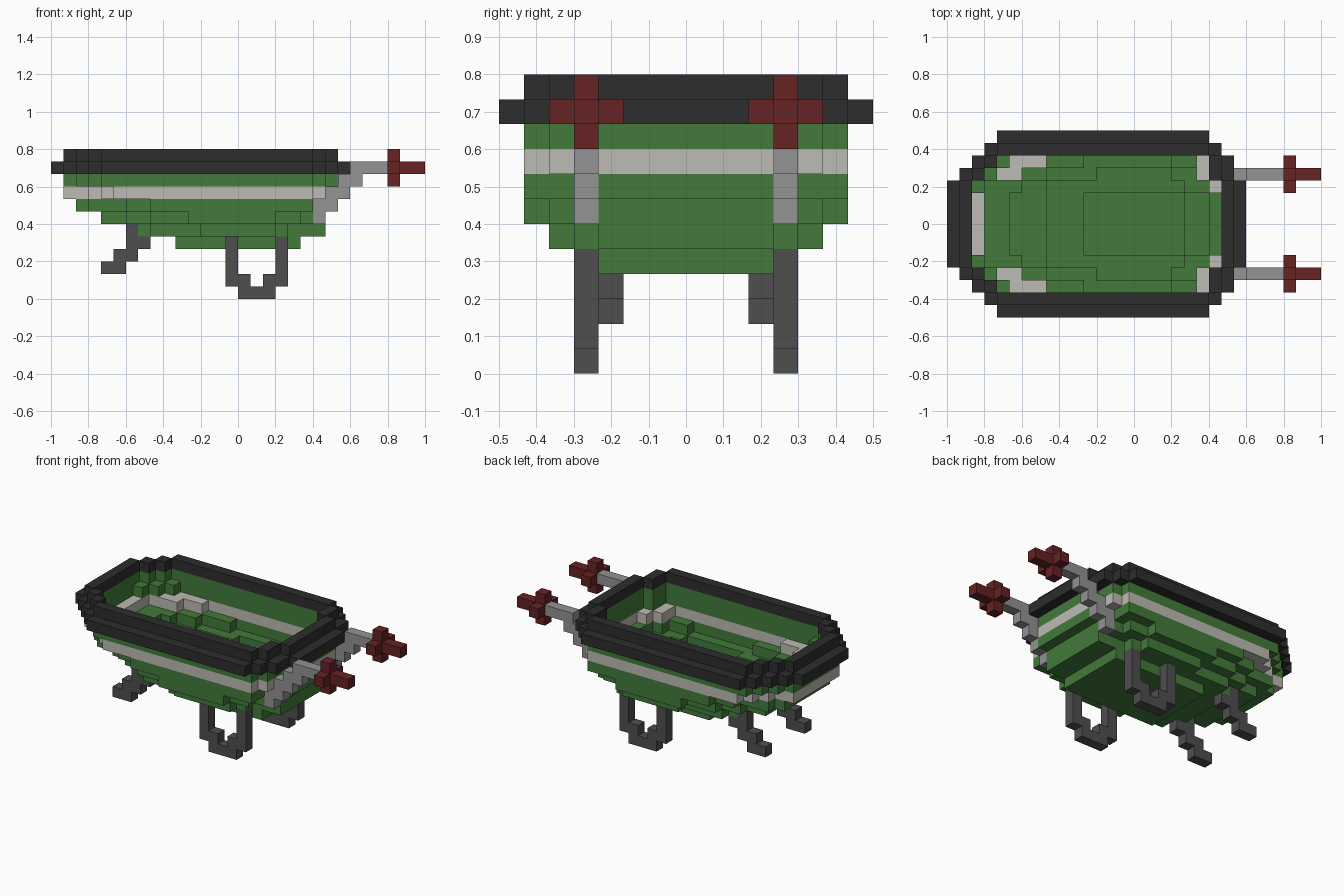
import bpy
import bmesh
from mathutils import Vector

cube = bpy.data.objects.get("Cube")
if cube:
    bpy.data.objects.remove(cube, do_unlink=True)

U = 2 / 30                      # edge of one block
ORIGIN = Vector((-1, -0.5, 0))


def material(name, rgb):
    linear = [((c / 255 + 0.055) / 1.055) ** 2.4 for c in rgb] + [1]
    m = bpy.data.materials.new(name)
    m.use_nodes = True
    m.diffuse_color = linear
    m.roughness = 0.9
    bsdf = m.node_tree.nodes["Principled BSDF"]
    bsdf.inputs["Base Color"].default_value = linear
    bsdf.inputs["Roughness"].default_value = 0.9
    return m


green = material("green", (66, 122, 58))
white = material("off white", (190, 187, 180))
black = material("near black", (45, 45, 45))
steel = material("light grey", (147, 147, 147))
iron = material("dark grey", (78, 78, 78))
red = material("dark red", (102, 34, 35))


def build(name, cells, mats, pick=lambda cell: 0):
    """Skin a set of block cells, leaving out faces between neighbours."""
    bm = bmesh.new()
    for cell in sorted(cells):
        for axis in range(3):
            for side in (0, 1):
                step = [0, 0, 0]
                step[axis] = 2 * side - 1
                if tuple(c + s for c, s in zip(cell, step)) in cells:
                    continue
                a, b = (axis + 1) % 3, (axis + 2) % 3
                loop = [(0, 0), (1, 0), (1, 1), (0, 1)]
                verts = []
                for p, q in (loop if side else loop[::-1]):
                    v = Vector(cell)
                    v[axis] += side
                    v[a] += p
                    v[b] += q
                    verts.append(bm.verts.new(ORIGIN + v * U))
                bm.faces.new(verts).material_index = pick(cell)
    bmesh.ops.remove_doubles(bm, verts=bm.verts, dist=1e-4)
    # merge the block faces into large flat panels
    bmesh.ops.dissolve_limit(bm, angle_limit=0.01, verts=bm.verts,
                             edges=bm.edges, delimit={'MATERIAL', 'NORMAL'})
    mesh = bpy.data.meshes.new(name)
    bm.to_mesh(mesh)
    bm.free()
    for m in mats:
        mesh.materials.append(m)
    obj = bpy.data.objects.new(name, mesh)
    bpy.context.collection.objects.link(obj)
    return obj


def box(i, j, k):
    """Cells of a box given by half-open ranges."""
    return {(x, y, z) for x in range(*i) for y in range(*j) for z in range(*k)}


def outline(rows):
    """Stepped octagon: x range for the middle, then for rows 3, 2, 1, 0."""
    shape = {(x, y) for x in range(*rows[0]) for y in range(4, 11)}
    for row, span in zip((3, 2, 1, 0), rows[1:]):
        shape |= {(x, y) for x in range(*span) for y in (row, 14 - row)}
    return shape


def inset(shape):
    return {(x, y) for x, y in shape
            if {(x + 1, y), (x - 1, y), (x, y + 1), (x, y - 1)} <= shape}


# Outline of every layer, from the floor up to the rim
layers = {
    4: outline([(10, 20)]),
    5: outline([(7, 22), (8, 19), (12, 18)]),
    6: outline([(4, 22), (6, 21), (8, 20), (11, 18)]),
    7: outline([(2, 23), (3, 21), (6, 21), (8, 21)]),
    8: outline([(1, 23), (3, 22), (4, 22), (5, 21)]),
    9: outline([(1, 23), (2, 22), (3, 22), (4, 21)]),
    10: outline([(0, 24), (1, 23), (2, 23), (3, 22), (4, 21)]),
}

# Tub: each layer is hollow above the inset layer below it
tub = {(x, y, 4) for x, y in layers[4]}
for k in range(5, 10):
    tub |= {(x, y, k) for x, y in layers[k] - inset(layers[k - 1])}
wall_top = layers[9] - inset(layers[9])
tub |= {(x, y, 10) for x, y in wall_top}

# Rim: a wide lower ring and a narrower ring on top
rim = {(x, y, 10) for x, y in layers[10] - layers[9]}
rim |= {(x, y, 11) for x, y in wall_top}

# Handle bars, grips and legs, mirrored to both sides
sides = {"right": lambda y: y, "left": lambda y: 14 - y}
bar = (box((21, 22), (3, 4), (6, 7)) | box((21, 23), (3, 4), (7, 8))
       | box((22, 24), (3, 4), (8, 9)) | box((23, 25), (3, 4), (9, 10))
       | box((24, 27), (3, 4), (10, 11)))
grip = (box((27, 28), (2, 5), (10, 11)) | box((27, 28), (3, 4), (9, 12))
        | box((27, 30), (3, 4), (10, 11)))
loop_leg = (box((14, 15), (3, 4), (1, 5)) | box((18, 19), (3, 4), (1, 5))
            | box((15, 18), (3, 4), (0, 1)) | box((15, 16), (3, 4), (1, 2))
            | box((17, 18), (3, 4), (1, 2)))
stair_leg = (box((6, 7), (4, 5), (5, 6)) | box((6, 8), (4, 5), (4, 5))
             | box((5, 7), (4, 5), (3, 4)) | box((4, 6), (4, 5), (2, 3)))
tub -= bar | {(x, 14 - y, z) for x, y, z in bar}

build("tub", tub, [green, white], lambda c: 1 if c[2] == 8 else 0)
build("rim", rim, [black])
for side, flip in sides.items():
    for part, cells, mat in (("handle_bar", bar, steel), ("grip", grip, red),
                             ("loop_leg", loop_leg, iron),
                             ("stair_leg", stair_leg, iron)):
        build(f"{part}_{side}", {(x, flip(y), z) for x, y, z in cells}, [mat])
